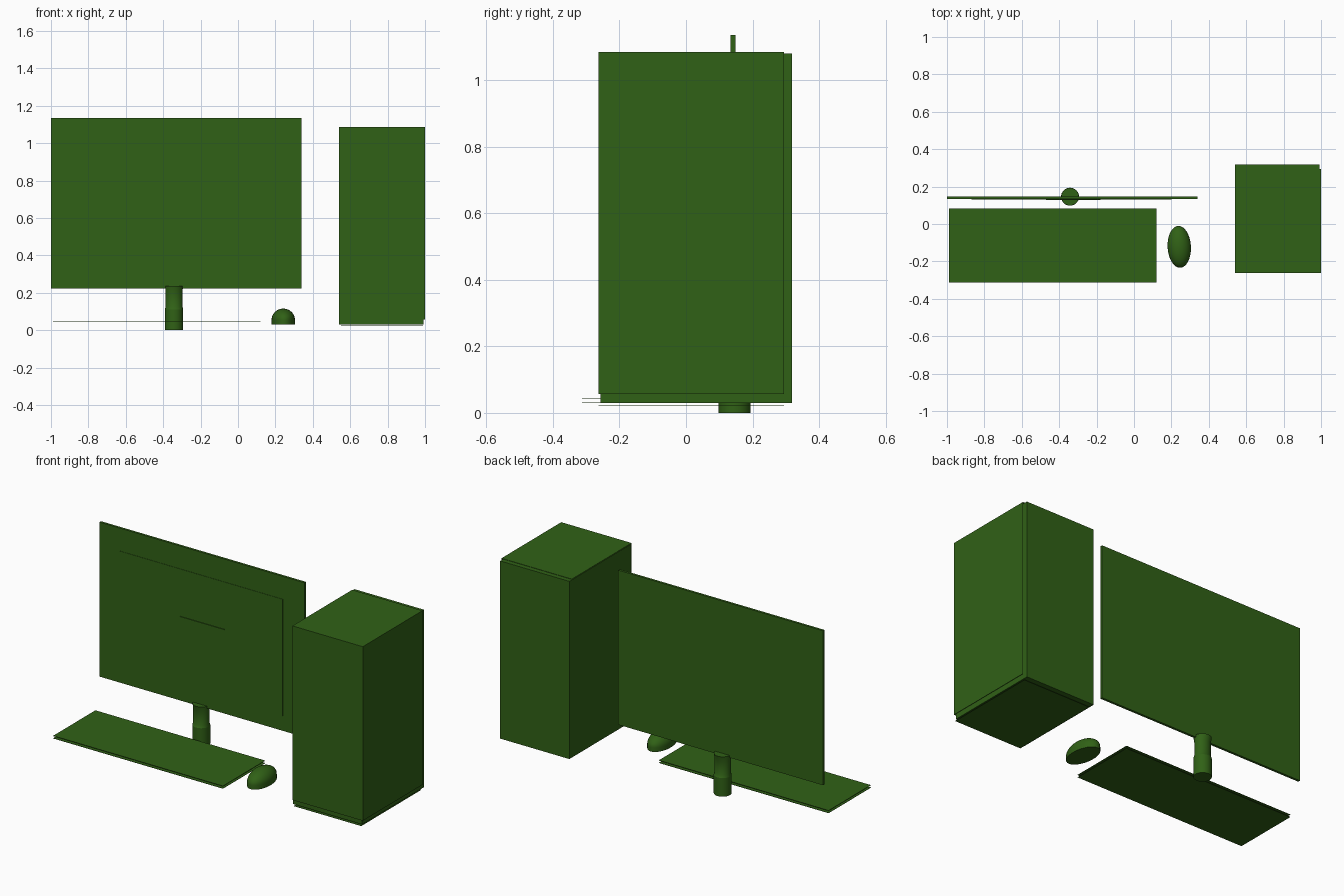
import bpy, bmesh, math
from mathutils import Matrix

if "Cube" in bpy.data.objects:
    bpy.data.objects.remove(bpy.data.objects["Cube"])

green = bpy.data.materials.new("green")
green.diffuse_color = (0.03, 0.12, 0.008, 1)
green.use_nodes = True
green.node_tree.nodes["Principled BSDF"].inputs["Base Color"].default_value = green.diffuse_color


def finish(name, bm, smooth=False):
    bmesh.ops.recalc_face_normals(bm, faces=bm.faces)
    me = bpy.data.meshes.new(name)
    bm.to_mesh(me)
    bm.free()
    ob = bpy.data.objects.new(name, me)
    bpy.context.collection.objects.link(ob)
    me.materials.append(green)
    if smooth:
        bpy.ops.object.select_all(action='DESELECT')
        ob.select_set(True)
        bpy.context.view_layer.objects.active = ob
        bpy.ops.object.shade_smooth_by_angle(angle=math.radians(35))
    return ob


def box(name, x, y, z):
    """Box from its extents along each axis."""
    bm = bmesh.new()
    bmesh.ops.create_cube(bm, size=1)
    for v in bm.verts:
        v.co = [(r[0] + r[1]) / 2 + c * (r[1] - r[0]) for r, c in zip((x, y, z), v.co)]
    return finish(name, bm)


def stack(name, rings, centre, turn=0, segments=32, cap_bottom=False, cap_top=False):
    """Skin a stack of ellipses given as (radius x, radius y, z)."""
    bm = bmesh.new()
    loops = []
    for rx, ry, z in rings:
        loops.append([bm.verts.new((rx * math.cos(2 * math.pi * i / segments),
                                    ry * math.sin(2 * math.pi * i / segments), z))
                      for i in range(segments)])
    for a, b in zip(loops, loops[1:]):
        for i in range(segments):
            j = (i + 1) % segments
            bm.faces.new((a[i], a[j], b[j], b[i]))
    if cap_bottom:
        bm.faces.new(loops[0][::-1])
    if cap_top:
        bm.faces.new(loops[-1])
    bm.transform(Matrix.Translation((*centre, 0)) @ Matrix.Rotation(turn, 4, 'Z'))
    return finish(name, bm, True)


# Monitor: thin panel, slightly raised screen and a small ledge line
box("monitor_panel", (-1.0, 0.34), (0.134, 0.148), (0.222, 1.135))
box("screen", (-0.87, 0.20), (0.132, 0.136), (0.31, 1.00))
box("screen_strip", (-0.47, -0.18), (0.128, 0.134), (0.718, 0.721))

# Stand: round foot and a slightly slimmer neck
stack("stand_foot", [(0.048, 0.048, 0), (0.048, 0.048, 0.11)], (-0.342, 0.146), cap_bottom=True)
stack("stand_neck", [(0.048, 0.048, 0.11), (0.046, 0.038, 0.125),
                     (0.046, 0.038, 0.20), (0.047, 0.047, 0.235)], (-0.342, 0.146), cap_top=True)

# Keyboard: two thin sheets
for label, z in (("top", 0.044), ("bottom", 0.030)):
    box("keyboard_" + label, (-0.99, 0.12), (-0.312, 0.082), (z - 0.001, z + 0.001))

# Mouse: dome over a short straight skirt, turned slightly
dome = [(0.0625, 0.112, 0.03)]
for k in range(13):
    a = math.radians(90 * k / 12 * 0.985)
    dome.append((0.0625 * math.cos(a), 0.112 * math.cos(a), 0.055 + 0.06 * math.sin(a)))
stack("mouse", dome, (0.242, -0.122), turn=math.radians(3), cap_bottom=True, cap_top=True)

# Computer case: inner box with loose outer panels
t = 0.002
box("case_body", (0.54, 0.992), (-0.257, 0.318), (0.03, 1.08))
box("case_right_panel", (1.0 - t, 1.0), (-0.263, 0.295), (0.056, 1.085))
box("case_front_panel", (0.54, 1.0), (-0.263, -0.263 + t), (0.056, 1.085))
box("case_top_panel", (0.54, 1.0), (-0.263, 0.295), (1.085 - t, 1.085))
box("case_bottom_panel", (0.55, 0.99), (-0.263, 0.295), (0.022, 0.022 + t))
